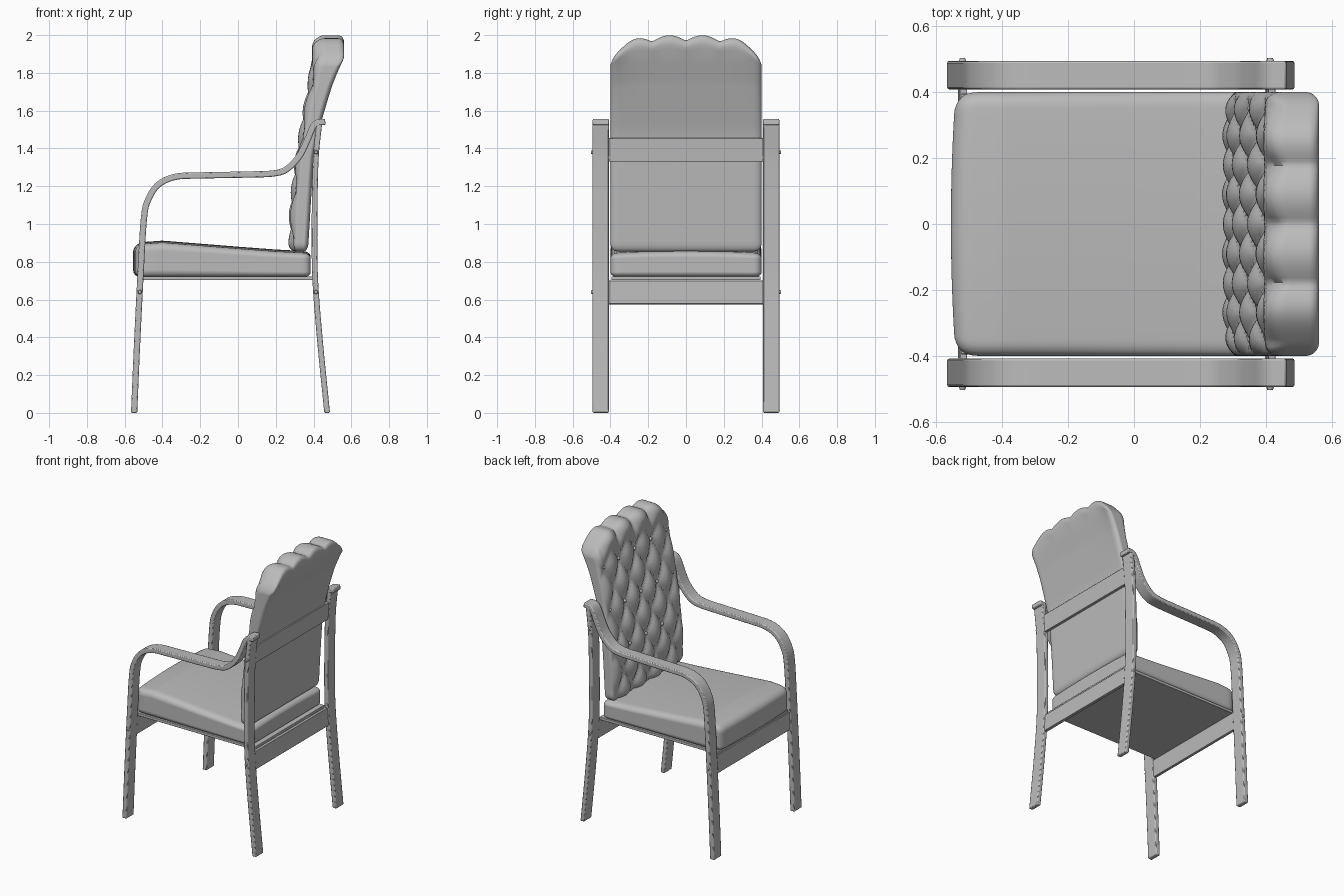
import bpy, bmesh, math
from mathutils import Vector

if "Cube" in bpy.data.objects:
    bpy.data.objects.remove(bpy.data.objects["Cube"])

grey = bpy.data.materials.new("plain grey")
grey.use_nodes = True
grey.diffuse_color = (0.5, 0.5, 0.5, 1)
grey.node_tree.nodes["Principled BSDF"].inputs["Base Color"].default_value = (0.5, 0.5, 0.5, 1)


def finish(name, bm, angle=35, bevel=0):
    bmesh.ops.recalc_face_normals(bm, faces=bm.faces)
    mesh = bpy.data.meshes.new(name)
    bm.to_mesh(mesh)
    bm.free()
    mesh.materials.append(grey)
    ob = bpy.data.objects.new(name, mesh)
    bpy.context.collection.objects.link(ob)
    if bevel:
        mod = ob.modifiers.new("soft edges", "BEVEL")
        mod.width, mod.segments, mod.limit_method = bevel, 2, "ANGLE"
        mod.angle_limit = math.radians(50)
    bpy.ops.object.select_all(action="DESELECT")
    ob.select_set(True)
    bpy.context.view_layer.objects.active = ob
    bpy.ops.object.shade_smooth_by_angle(angle=math.radians(angle))
    return ob


def interp(table, t):
    """Smooth lookup in a short list of (key, value) pairs."""
    for (a, va), (b, vb) in zip(table, table[1:]):
        if t <= b:
            k = min(max((t - a) / (b - a), 0), 1)
            return va + (vb - va) * k
    return table[-1][1]


def spline(points, steps=6):
    """Catmull-Rom curve through the points."""
    p = [Vector(q) for q in points]
    p = [2 * p[0] - p[1]] + p + [2 * p[-1] - p[-2]]
    out = []
    for a, b, c, d in zip(p, p[1:], p[2:], p[3:]):
        for i in range(steps):
            t = i / steps
            out.append(0.5 * (2 * b + (c - a) * t + (2 * a - 5 * b + 4 * c - d) * t * t
                              + (3 * b - a - 3 * c + d) * t ** 3))
    return out + [p[-2]]


def bent_strip(name, points, thick, y0, y1):
    """Bent-wood strip following an x-z path, running from y0 to y1."""
    path = spline(points)
    bm = bmesh.new()
    rings = []
    for i, p in enumerate(path):
        t = (path[min(i + 1, len(path) - 1)] - path[max(i - 1, 0)]).normalized()
        n = Vector((-t.y, t.x)) * thick / 2
        if p.y == 0:
            n = Vector((-thick / 2, 0))
        a, b = p + n, p - n
        rings.append([bm.verts.new((q.x, y, q.y)) for q, y in ((a, y0), (b, y0), (b, y1), (a, y1))])
    for r, s in zip(rings, rings[1:]):
        for k in range(4):
            bm.faces.new((r[k], r[(k + 1) % 4], s[(k + 1) % 4], s[k]))
    bm.faces.new(rings[0])
    bm.faces.new(rings[-1])
    return finish(name, bm, bevel=0.006)


def box(name, centre, size, tilt=0):
    bm = bmesh.new()
    bmesh.ops.create_cube(bm, size=1)
    bmesh.ops.scale(bm, vec=size, verts=bm.verts)
    ob = finish(name, bm, bevel=0.003)
    ob.location = centre
    ob.rotation_euler.y = tilt
    return ob


def cushion(name, half, radius, cuts, warp):
    """Dense rounded box, reshaped vertex by vertex with warp."""
    bm = bmesh.new()
    bmesh.ops.create_cube(bm, size=2)
    bmesh.ops.subdivide_edges(bm, edges=bm.edges[:], cuts=cuts, use_grid_fill=True)
    for v in bm.verts:
        q = Vector(c * h for c, h in zip(v.co, half))
        inner = Vector(max(-h + radius, min(h - radius, c)) for c, h in zip(q, half))
        q = inner + (q - inner).normalized() * radius
        v.co = warp(q)
    return finish(name, bm, angle=60)


# Padded seat, higher at the front
SEAT_TOP = [(-0.56, 0.89), (-0.5, 0.905), (-0.4, 0.912), (-0.25, 0.9), (0, 0.88), (0.2, 0.865), (0.39, 0.855)]


def seat_shape(q):
    x = q.x - 0.085
    k = (q.z + 0.09) / 0.18
    crown = 0.012 * (q.y / 0.4) ** 2 * k
    edge = max(0, -x - 0.45) / 0.1
    y = q.y * (1 - 0.05 * edge ** 3)
    x += 0.012 * (q.y / 0.4) ** 2 * max(edge, 0)
    return Vector((x, y, 0.718 + k * (interp(SEAT_TOP, x) - 0.718) - crown))


cushion("seat_cushion", (0.47, 0.4, 0.09), 0.04, 48, seat_shape)
box("seat_board", (-0.06, 0, 0.713), (0.93, 0.79, 0.02))

# Tufted back cushion
FRONT = [(0.85, 0.288), (1.1, 0.292), (1.3, 0.315), (1.5, 0.345), (1.75, 0.39), (1.9, 0.405), (2, 0.435)]
REAR = [(0.85, 0.37), (1.1, 0.385), (1.35, 0.4), (1.5, 0.43), (1.75, 0.5), (1.93, 0.56), (2, 0.58)]
COL, ROW, ROW0 = 0.18, 0.29, 1.77


def tuft(y, z):
    """Puff height of the diamond tufting, 0 at buttons and 1 mid-puff."""
    u, v = y / COL, (z - ROW0) / ROW
    fade = min(1, max(0, (1.93 - z) / 0.12))
    diamond = abs(math.sin(math.pi * (u + v)) * math.sin(math.pi * (u - v))) ** 0.5
    channel = abs(math.sin(math.pi * u)) ** 0.7
    return diamond * fade + channel * (1 - fade)


def back_shape(q):
    z = q.z + 1.4125
    s = q.x / 0.07
    f, r = interp(FRONT, z), interp(REAR, z)
    rim = max(0, 1 - (abs(q.y) / 0.4) ** 8)
    front = max(0, -s) * rim
    x = (f + r) / 2 + s * (r - f) / 2 + front * (0.02 - 0.042 * tuft(q.y, z))
    top = max(0, (z - 1.55) / 0.42)
    z -= top ** 2 * (0.09 * (abs(q.y) / 0.4) ** 7 + 0.02 * (q.y / 0.4) ** 2)
    z += max(0, z - 1.87) / 0.1 * 0.03 * abs(math.sin(math.pi * q.y / COL)) * rim * (abs(q.y) < 2 * COL)
    return Vector((x, q.y, z))


cushion("back_cushion", (0.07, 0.4, 0.5575), 0.04, 60, back_shape)

# Upholstery buttons
for row in range(3):
    for col in range(-2, 3):
        z = ROW0 - row * ROW
        y = max(-0.35, min(0.35, col * COL))
        bm = bmesh.new()
        bmesh.ops.create_uvsphere(bm, u_segments=12, v_segments=8, radius=0.012)
        ob = finish("back_button", bm)
        ob.location = (interp(FRONT, z) + 0.014, y, z)

# Bent-wood sides: front leg with armrest, back leg, screw caps
ARM = [(-0.55, 0), (-0.535, 0.35), (-0.515, 0.75), (-0.498, 1.03), (-0.475, 1.13), (-0.42, 1.21),
       (-0.33, 1.25), (-0.2, 1.257), (0.05, 1.262), (0.19, 1.268), (0.26, 1.292), (0.325, 1.36),
       (0.365, 1.44), (0.395, 1.51), (0.42, 1.536), (0.462, 1.541)]
BACK_LEG = [(0.472, 0), (0.437, 0.35), (0.412, 0.65), (0.405, 0.85), (0.406, 1.1), (0.412, 1.35), (0.43, 1.53)]
for side, word in ((1, "left"), (-1, "right")):
    bent_strip(word + "_front_leg_and_arm", ARM, 0.033, side * 0.408, side * 0.494)
    bent_strip(word + "_back_leg", BACK_LEG, 0.03, side * 0.408, side * 0.494)
    for x, z in ((-0.52, 0.64), (0.412, 0.64), (0.413, 1.38)):
        bm = bmesh.new()
        bmesh.ops.create_cone(bm, cap_ends=True, segments=16, radius1=0.012, radius2=0.008, depth=0.012)
        ob = finish(word + "_screw_cap", bm)
        ob.location = (x, side * 0.497, z)
        ob.rotation_euler.x = -side * math.pi / 2

# Cross rails
box("front_rail", (-0.52, 0, 0.638), (0.022, 0.83, 0.125), 0.05)
box("back_rail", (0.412, 0, 0.638), (0.022, 0.83, 0.125), -0.06)
box("upper_back_rail", (0.415, 0, 1.393), (0.022, 0.83, 0.125), 0.06)
